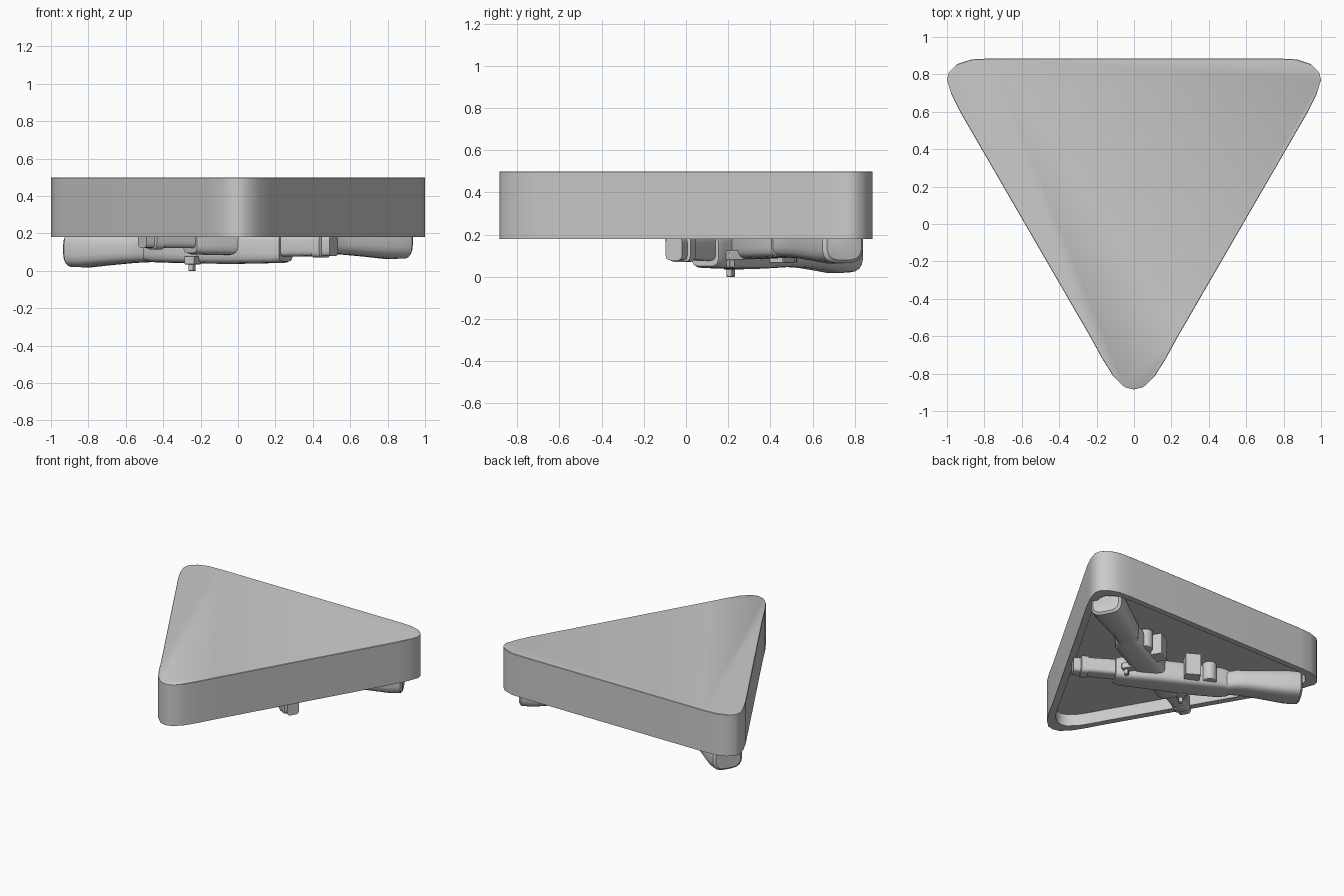
import bpy, bmesh, math
from mathutils import Vector

cube = bpy.data.objects.get("Cube")
if cube:
    bpy.data.objects.remove(cube, do_unlink=True)


def finish(name, bm, bevel=0.0, angle=35):
    bmesh.ops.recalc_face_normals(bm, faces=bm.faces)
    mesh = bpy.data.meshes.new(name)
    bm.to_mesh(mesh)
    bm.free()
    ob = bpy.data.objects.new(name, mesh)
    bpy.context.collection.objects.link(ob)
    if bevel:
        mod = ob.modifiers.new("Bevel", "BEVEL")
        mod.width, mod.segments, mod.limit_method = bevel, 2, "ANGLE"
        mod.angle_limit = math.radians(50)
    bpy.ops.object.select_all(action="DESELECT")
    ob.select_set(True)
    bpy.context.view_layer.objects.active = ob
    bpy.ops.object.shade_smooth_by_angle(angle=math.radians(angle))


def loft(bm, loops):
    rings = [[bm.verts.new(p) for p in loop] for loop in loops]
    n = len(rings[0])
    for a, b in zip(rings, rings[1:]):
        for i in range(n):
            j = (i + 1) % n
            bm.faces.new((a[i], a[j], b[j], b[i]))
    bm.faces.new(rings[0])
    bm.faces.new(rings[-1])


# Hollow lid: rounded triangle, thin wall, recessed underside
half = [(0.77, 0.885), (0.87, 0.88), (0.945, 0.855), (0.99, 0.81), (1.0, 0.77),
        (0.975, 0.69), (0.93, 0.6), (0.23, -0.61), (0.17, -0.72), (0.11, -0.815),
        (0.05, -0.872)]
outline = half + [(0, -0.885)] + [(-x, y) for x, y in reversed(half)]


def lid_loop(z, scale=1.0, cy=0.3):
    return [(x * scale, cy + (y - cy) * scale, z) for x, y in outline]


bm = bmesh.new()
loft(bm, [lid_loop(0.27, 0.925), lid_loop(0.18, 0.925), lid_loop(0.18),
          lid_loop(0.497), lid_loop(0.5, 0.996)])
finish("lid", bm)


class Frame:
    """Local axes of one sidearm: u along it, v across it, z up."""

    def __init__(self, side, lift):
        self.side, self.lift = side, lift

    def at(self, u, v, z):
        c, s = math.cos(math.radians(30)), math.sin(math.radians(30))
        return Vector((self.side * (-0.87 + u * c + v * s),
                       0.74 - u * s + v * c, z + self.lift))


def rounded_loop(fr, u, v0, v1, lo, hi, power, n=20):
    pts = []
    for i in range(n):
        a = 2 * math.pi * (i + 0.5) / n
        c, s = math.cos(a), math.sin(a)
        pts.append(fr.at(u, (v0 + v1) / 2 + (v1 - v0) / 2 * math.copysign(abs(c) ** power, c),
                         (lo + hi) / 2 + (hi - lo) / 2 * math.copysign(abs(s) ** power, s)))
    return pts


def tube(fr, name, sections, power=0.45):
    bm = bmesh.new()
    loft(bm, [rounded_loop(fr, *sec, power) for sec in sections])
    finish(name, bm)


def box(fr, name, u, v, z, bevel=0.004):
    bm = bmesh.new()
    loft(bm, [[fr.at(a, b, h) for a, b in
               ((u[0], v[0]), (u[1], v[0]), (u[1], v[1]), (u[0], v[1]))] for h in z])
    finish(name, bm, bevel)


def drum(fr, name, u, v, r, z):
    bm = bmesh.new()
    loft(bm, [[fr.at(u + r * math.cos(i * math.tau / 16),
                     v + r * math.sin(i * math.tau / 16), h) for i in range(16)] for h in z])
    finish(name, bm, 0.005)


# Two crossed sidearms under the lid, the left one slightly higher
for label, side, lift in (("right", 1, 0.0), ("left", -1, 0.045)):
    fr = Frame(side, lift)
    # sections: distance, lower side, upper side, bottom, top
    tube(fr, label + "_grip", [
        (-0.02, -0.095, 0.095, 0.035, 0.195), (-0.005, -0.112, 0.112, 0.02, 0.215),
        (0.08, -0.115, 0.115, 0.018, 0.215), (0.22, -0.105, 0.1, 0.031, 0.205),
        (0.36, -0.095, 0.088, 0.042, 0.195), (0.44, -0.095, 0.08, 0.045, 0.195),
        (0.52, -0.11, 0.045, 0.05, 0.19)], power=0.6)
    tube(fr, label + "_body", [
        (0.48, -0.11, 0.04, 0.05, 0.2), (0.54, -0.135, 0.06, 0.045, 0.21),
        (0.8, -0.125, 0.08, 0.038, 0.215), (1.0, -0.1, 0.09, 0.037, 0.215),
        (1.27, -0.085, 0.085, 0.042, 0.21), (1.3, -0.075, 0.075, 0.05, 0.2)])
    tube(fr, label + "_barrel", [
        (1.25, -0.06, 0.06, 0.075, 0.2), (1.53, -0.054, 0.054, 0.078, 0.195)])
    tube(fr, label + "_muzzle_ring", [
        (1.49, -0.06, 0.06, 0.07, 0.205), (1.54, -0.06, 0.06, 0.07, 0.205),
        (1.545, -0.046, 0.046, 0.078, 0.19), (1.595, -0.046, 0.046, 0.078, 0.19)])
    # Parts on the upper side of the body
    box(fr, label + "_sight_block", (0.71, 0.82), (0.02, 0.15), (0.065, 0.235))
    drum(fr, label + "_side_drum", 0.635, 0.06, 0.05, (0.07, 0.21))
    # Trigger on the lower side
    box(fr, label + "_trigger_arm", (0.77, 0.83), (-0.17, -0.09), (0.035, 0.08))
    box(fr, label + "_trigger_tip", (0.79, 0.82), (-0.16, -0.13), (0.0, 0.05), 0.003)
